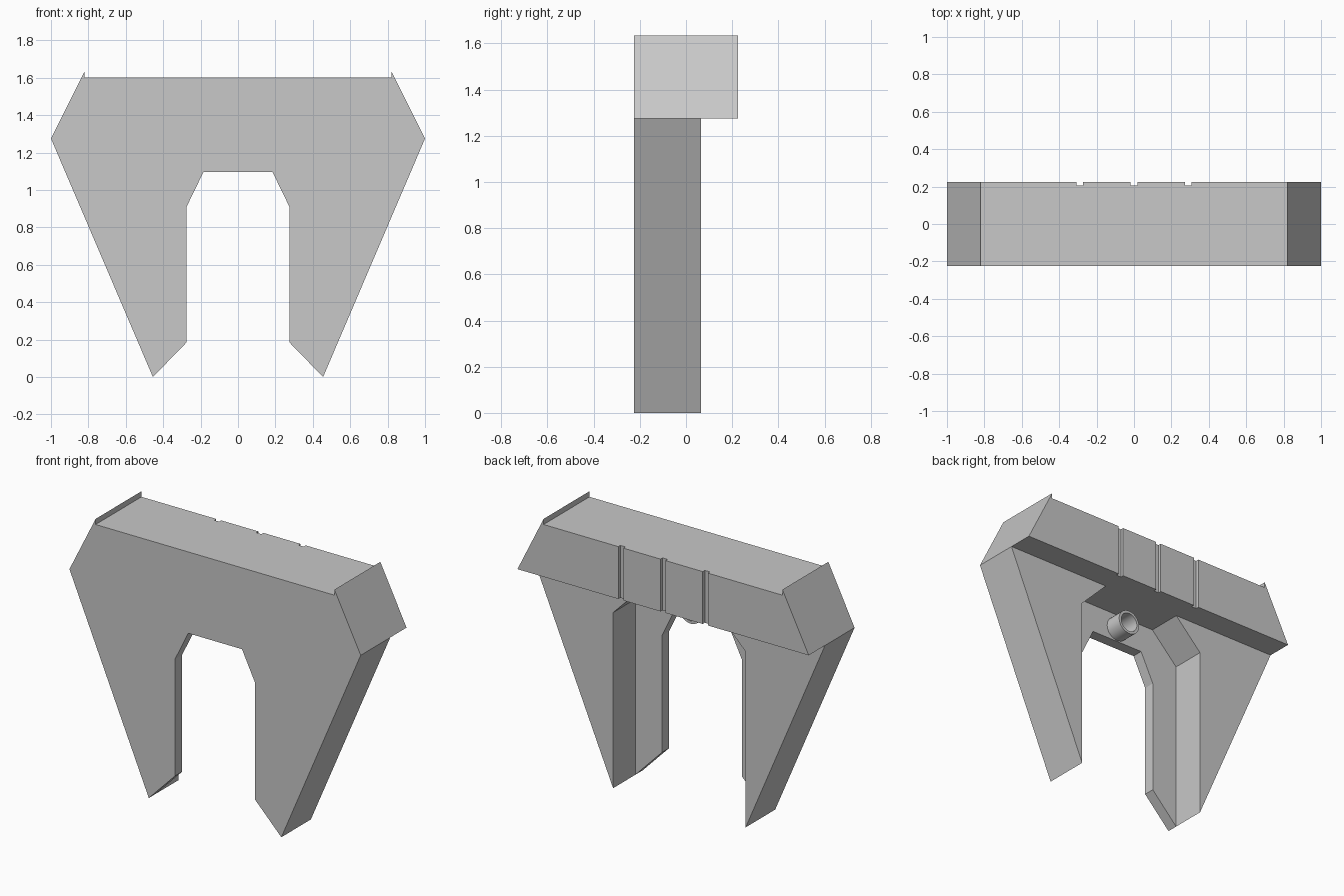
import bpy
import bmesh
import math

cube = bpy.data.objects.get("Cube")
if cube:
    bpy.data.objects.remove(cube, do_unlink=True)

FRONT, PLATE_BACK, LEG_BACK, BACK = -0.225, -0.155, 0.065, 0.225
SHOULDER, TOP, LIP = 1.275, 1.6, 1.635

grey = bpy.data.materials.new("light grey")
grey.use_nodes = True
colour = (0.58, 0.58, 0.58, 1)
grey.diffuse_color = colour
grey.node_tree.nodes["Principled BSDF"].inputs["Base Color"].default_value = colour


def make_object(name, bm):
    bmesh.ops.recalc_face_normals(bm, faces=bm.faces)
    mesh = bpy.data.meshes.new(name)
    bm.to_mesh(mesh)
    bm.free()
    mesh.materials.append(grey)
    obj = bpy.data.objects.new(name, mesh)
    bpy.context.collection.objects.link(obj)
    return obj


def extrude_profile(name, points, y0, y1):
    """Extrude an x-z outline from y0 to y1."""
    bm = bmesh.new()
    face = bm.faces.new([bm.verts.new((x, y0, z)) for x, z in points])
    result = bmesh.ops.extrude_face_region(bm, geom=[face])
    verts = [v for v in result["geom"] if isinstance(v, bmesh.types.BMVert)]
    bmesh.ops.translate(bm, verts=verts, vec=(0, y1 - y0, 0))
    return make_object(name, bm)


def mirrored(half):
    """Complete a right-hand half outline with its left-hand reflection."""
    return half + [(-x, z) for x, z in reversed(half)]


# Front plate with the narrow arch
shoulder_half = [(0.82, TOP), (0.82, LIP), (1, SHOULDER)]
arch_half = [(0.455, 0), (0.275, 0.185), (0.275, 0.91), (0.185, 1.095)]
extrude_profile("front_plate", mirrored(shoulder_half + arch_half), FRONT, PLATE_BACK)

# Cross beam with raised end lips
beam = extrude_profile("cross_beam", mirrored(shoulder_half), PLATE_BACK, BACK)

# Three vertical grooves in the back of the beam
for x in (-0.29, 0, 0.29):
    w = 0.0175
    cutter = extrude_profile("groove_cutter", [(x - w, 1.1), (x + w, 1.1), (x + w, 1.8), (x - w, 1.8)],
                             BACK - 0.02, BACK + 0.1)
    cutter.hide_render = True
    mod = beam.modifiers.new("groove", "BOOLEAN")
    mod.operation = "DIFFERENCE"
    mod.solver = "EXACT"
    mod.object = cutter
    bpy.context.view_layer.objects.active = beam
    bpy.ops.object.modifier_apply(modifier=mod.name)
    bpy.data.objects.remove(cutter, do_unlink=True)

# Legs behind the plate, leaving the wider arch between them
leg = [(1, SHOULDER), (0.455, 0), (0.455, 1.09), (0.272, SHOULDER)]
for side, sign in (("left", 1), ("right", -1)):
    extrude_profile(side + "_leg", [(sign * x, z) for x, z in leg], PLATE_BACK, LEG_BACK)

# Hollow peg on the back of the plate, spun from its wall section
bm = bmesh.new()
axis_z, outer, inner, end = 1.178, 0.077, 0.06, -0.045
section = [(outer, PLATE_BACK), (outer, end), (inner, end), (inner, PLATE_BACK)]
verts = [bm.verts.new((r, y, axis_z)) for r, y in section]
edges = [bm.edges.new(pair) for pair in zip(verts, verts[1:])]
bmesh.ops.spin(bm, geom=verts + edges, cent=(0, 0, axis_z), axis=(0, 1, 0),
               angle=math.tau, steps=32, use_merge=True)
bmesh.ops.remove_doubles(bm, verts=bm.verts, dist=0.0001)
peg = make_object("hollow_peg", bm)
bpy.ops.object.select_all(action="DESELECT")
peg.select_set(True)
bpy.context.view_layer.objects.active = peg
bpy.ops.object.shade_smooth_by_angle(angle=math.radians(30))
